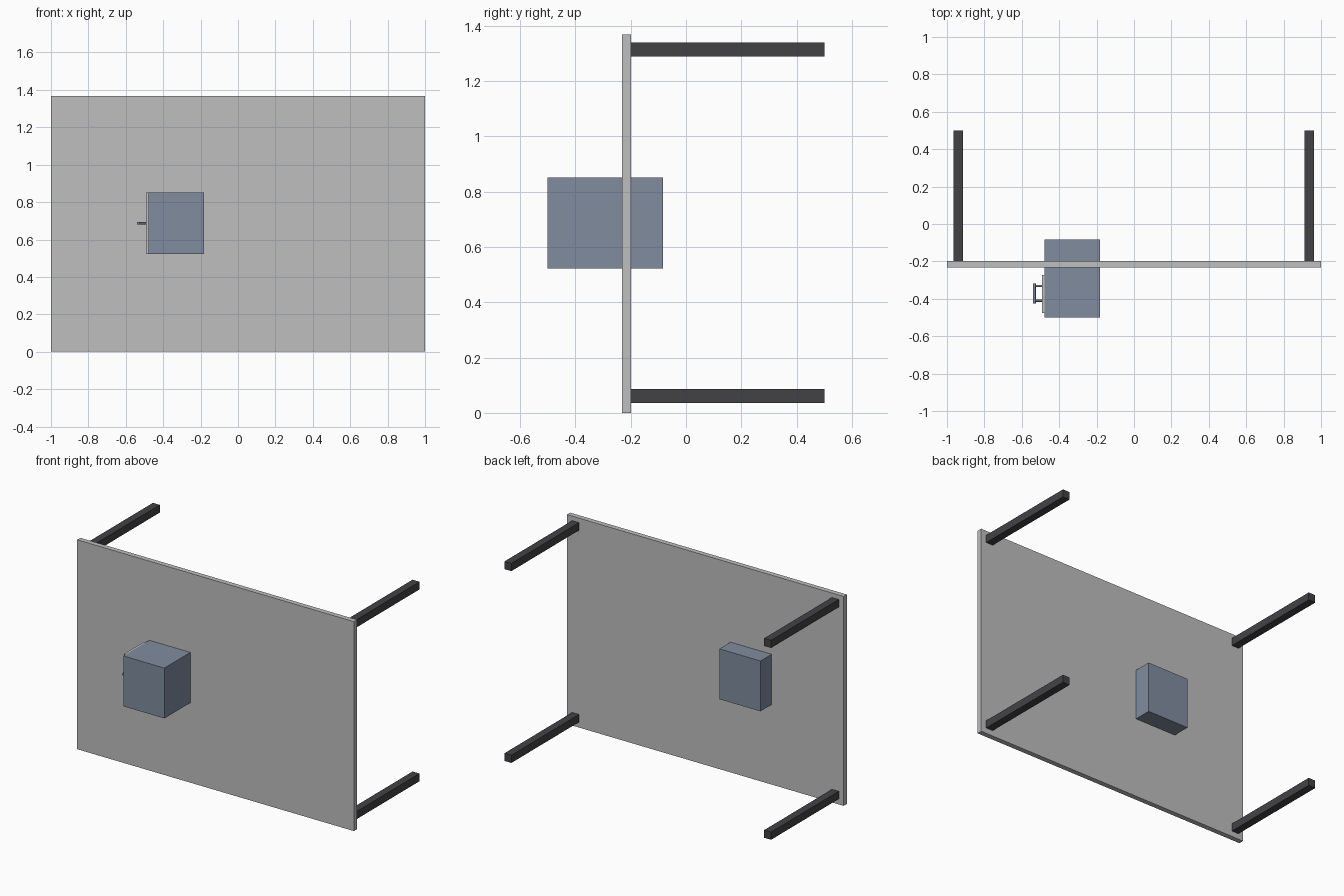
import bpy
from mathutils import Vector

cube = bpy.data.objects.get("Cube")
if cube:
    bpy.data.objects.remove(cube, do_unlink=True)


def material(name, rgb):
    mat = bpy.data.materials.new(name)
    mat.use_nodes = True
    mat.diffuse_color = (*rgb, 1)
    mat.node_tree.nodes["Principled BSDF"].inputs["Base Color"].default_value = (*rgb, 1)
    return mat


light_grey = material("light grey", (0.52, 0.52, 0.52))
slate_blue = material("slate blue", (0.215, 0.265, 0.345))
charcoal = material("charcoal", (0.055, 0.055, 0.06))


def box(name, low, high, mat):
    low, high = Vector(low), Vector(high)
    bpy.ops.mesh.primitive_cube_add(size=1, location=(low + high) / 2)
    ob = bpy.context.object
    ob.name = name
    ob.scale = high - low
    bpy.ops.object.transform_apply(location=False, rotation=False, scale=True)
    ob.data.materials.append(mat)
    return ob


def rod(name, start, end, radius, mat):
    start, end = Vector(start), Vector(end)
    axis = end - start
    bpy.ops.mesh.primitive_cylinder_add(vertices=16, radius=radius, depth=axis.length,
                                        location=(start + end) / 2,
                                        rotation=axis.to_track_quat("Z", "Y").to_euler())
    ob = bpy.context.object
    ob.name = name
    ob.data.materials.append(mat)
    bpy.ops.object.shade_smooth_by_angle()
    return ob


# Upright table top
box("table_top", (-1, -0.232, 0), (1, -0.199, 1.368), light_grey)

# Four square legs pointing backwards
for side, x in (("right", -0.94), ("left", 0.937)):
    for level, z in (("lower", 0.061), ("upper", 1.314)):
        box(f"{level}_{side}_leg", (x - 0.025, -0.199, z - 0.025),
            (x + 0.025, 0.5, z + 0.025), charcoal)

# Cabinet through the table top, with its drawer front
box("cabinet", (-0.479, -0.5, 0.522), (-0.182, -0.084, 0.851), slate_blue)
box("drawer_front", (-0.492, -0.475, 0.522), (-0.479, -0.272, 0.851), light_grey)

# Drawer handle: a bar on two posts
rod("handle_bar", (-0.533, -0.424, 0.687), (-0.533, -0.317, 0.687), 0.008, slate_blue)
for name, y in (("front", -0.41), ("back", -0.331)):
    rod(f"handle_{name}_post", (-0.533, y, 0.687), (-0.49, y, 0.687), 0.006, slate_blue)
